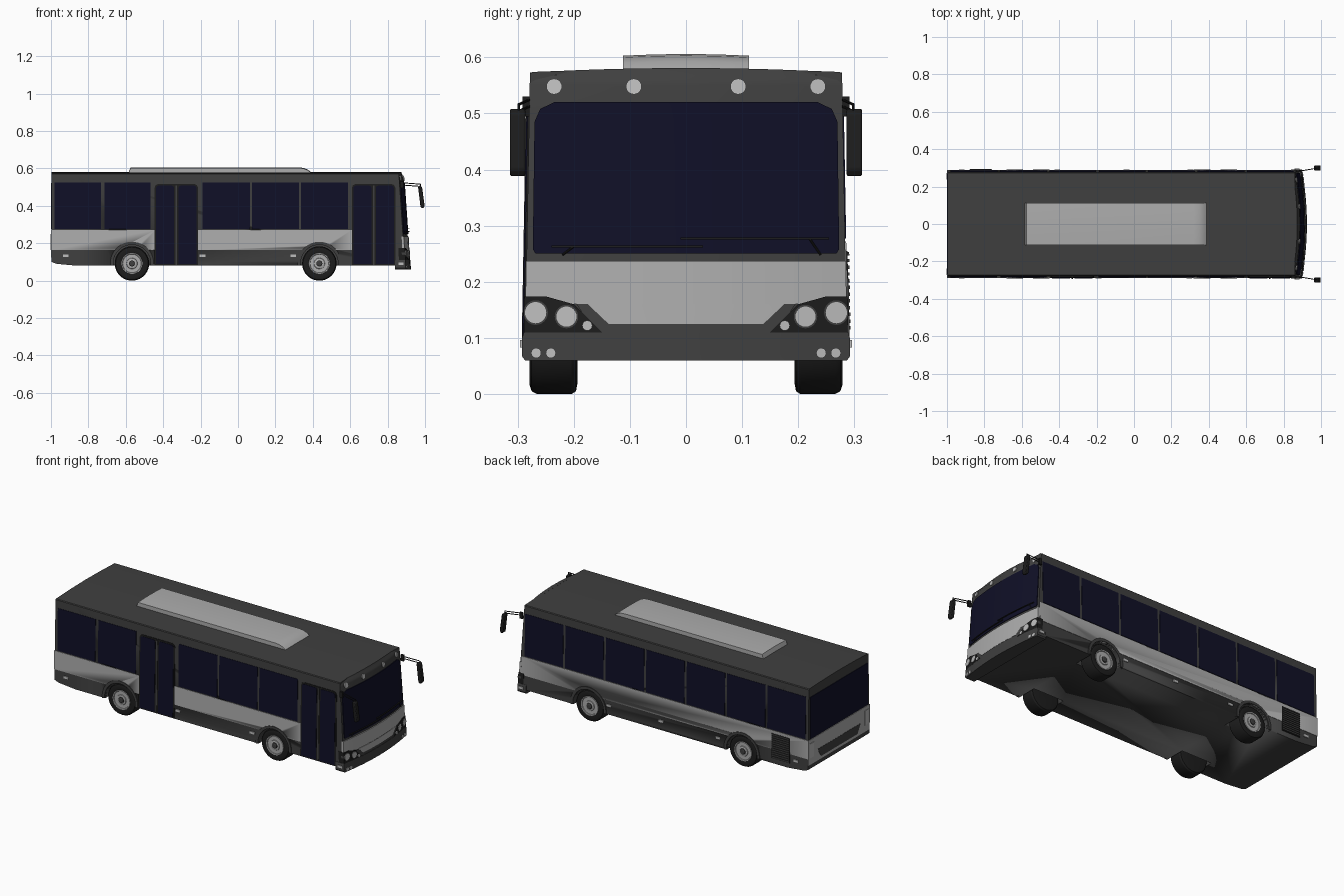
import bpy, bmesh, math
from mathutils import Vector

if "Cube" in bpy.data.objects:
    bpy.data.objects.remove(bpy.data.objects["Cube"])


def material(name, r, g, b):
    m = bpy.data.materials.new(name)
    m.diffuse_color = (r, g, b, 1)
    m.use_nodes = True
    m.node_tree.nodes["Principled BSDF"].inputs["Base Color"].default_value = m.diffuse_color
    return m


DARK = material("dark_grey", .05, .05, .05)
BLACK = material("black", .012, .012, .012)
LIGHT = material("light_grey", .42, .42, .42)
LAMP = material("lamp_grey", .5, .5, .5)
GLASS = material("navy_glass", .005, .005, .02)
SIDES = ((-1, "right"), (1, "left"))


def make(name, verts, faces, mat, smooth=True):
    bm = bmesh.new()
    vs = [bm.verts.new(v) for v in verts]
    for f in faces:
        bm.faces.new([vs[i] for i in f])
    bmesh.ops.remove_doubles(bm, verts=bm.verts, dist=1e-6)
    bmesh.ops.recalc_face_normals(bm, faces=bm.faces)
    me = bpy.data.meshes.new(name)
    bm.to_mesh(me)
    bm.free()
    if smooth:
        me.polygons.foreach_set("use_smooth", [True] * len(me.polygons))
        me.set_sharp_from_angle(angle=math.radians(30))
    me.materials.append(mat)
    ob = bpy.data.objects.new(name, me)
    bpy.context.collection.objects.link(ob)
    return ob


def prism(name, outline, offset, mat):
    n = len(outline)
    a = [Vector(p) for p in outline]
    b = [p + Vector(offset) for p in a]
    faces = [range(n), range(n, 2 * n)]
    faces += [(i, (i + 1) % n, n + (i + 1) % n, n + i) for i in range(n)]
    return make(name, a + b, faces, mat)


def box(name, lo, hi, mat):
    (x0, y0, z0), (x1, y1, z1) = lo, hi
    return prism(name, [(x0, y0, z0), (x1, y0, z0), (x1, y1, z0), (x0, y1, z0)], (0, 0, z1 - z0), mat)


def wall(z):
    return .287 - (z - .08) * .018


def side_panel(name, pts, s, out, mat, thick=.012):
    return prism(name, [(x, s * (wall(z) + out), z) for x, z in pts], (0, -s * thick, 0), mat)


def rect(x0, x1, z0, z1, c=0):
    if not c:
        return [(x0, z0), (x1, z0), (x1, z1), (x0, z1)]
    return [(x0, z0), (x1, z0), (x1, z1 - c), (x1 - c * .3, z1 - c * .3), (x1 - c, z1),
            (x0 + c, z1), (x0 + c * .3, z1 - c * .3), (x0, z1 - c)]


def front_x(y, z):
    x = .907 - (z - .25) * (.07 if z > .25 else .05)
    x -= .025 * (y / .28) ** 2
    return x - (.014 * ((z - .55) / .025) ** 2 if z > .55 else 0)


def front_patch(name, rows, out, mat, thick=.012, back=None, camber=0, n=12):
    """Curved panel on the nose; each row is (z, y_start, y_end)."""
    front, rear = [], []
    for k, (z, a, b) in enumerate(rows):
        for i in range(n + 1):
            y = a + (b - a) * i / n
            zz = z + (camber * (1 - (y / .28) ** 2) if k == len(rows) - 1 else 0)
            x = front_x(y, z) + out
            front.append((x, y, zz))
            rear.append((x - thick if back is None else back, y, zz))
    w, m, r = n + 1, len(front), len(rows)
    faces = []
    for j in range(r - 1):
        for i in range(n):
            q = (j * w + i, j * w + i + 1, (j + 1) * w + i + 1, (j + 1) * w + i)
            faces += [q, [v + m for v in q]]
    rim = [*range(w), *(j * w + n for j in range(1, r)), *range(r * w - 2, (r - 1) * w - 1, -1),
           *(j * w for j in range(r - 2, 0, -1))]
    faces += [(a, b, b + m, a + m) for a, b in zip(rim, rim[1:] + rim[:1])]
    return make(name, front + rear, faces, mat)


def front_lamp(name, y, z, r, out, mat=LAMP):
    pts = [(y + r * math.cos(t * math.pi / 12), z + r * math.sin(t * math.pi / 12)) for t in range(24)]
    return prism(name, [(front_x(a, b) + out, a, b) for a, b in pts], (-.02, 0, 0), mat)


def lathe(name, profile, x, z, s, mat, n=40):
    verts = [(x + r * math.cos(i * math.tau / n), s * y, z + r * math.sin(i * math.tau / n))
             for r, y in profile for i in range(n)]
    faces = [(j * n + i, j * n + (i + 1) % n, (j + 1) * n + (i + 1) % n, (j + 1) * n + i)
             for j in range(len(profile) - 1) for i in range(n)]
    faces += [range(n), range((len(profile) - 1) * n, len(profile) * n)]
    return make(name, verts, faces, mat)


def bar(name, p, q, r, mat):
    bpy.ops.mesh.primitive_cylinder_add(vertices=10, radius=r, depth=(Vector(q) - Vector(p)).length,
                                        location=(Vector(p) + Vector(q)) / 2)
    o = bpy.context.object
    o.name = name
    o.rotation_euler = (Vector(q) - Vector(p)).to_track_quat('Z', 'Y').to_euler()
    o.data.materials.append(mat)


# Body shell lofted along x, with a cambered roof and raised tail
to_cut, verts = [], []
for x, zb in ((-.997, .1), (-.97, .09), (-.86, .08), (.86, .08)):
    half = [(wall(zb), zb), (wall(.57), .57), (.274, .574), (.14, .579)]
    ring = half + [(0, .581)] + [(-y, z) for y, z in reversed(half)]
    verts += [(x, y, z) for y, z in ring]
faces = [(j * 9 + i, j * 9 + (i + 1) % 9, j * 9 + 9 + (i + 1) % 9, j * 9 + 9 + i)
         for j in range(3) for i in range(9)] + [range(9), range(27, 36)]
to_cut.append(make("body_shell", verts, faces, DARK))

# Nose, windscreen and light front panels
front_patch("nose", [(z, -wall(z), wall(z)) for z in (.08, .25, .55, .56, .568, .573)], 0, DARK,
            back=.85, camber=.008)
front_patch("windscreen", [(z, -w, w) for z, w in
            ((.25, .268), (.258, .273), (.485, .27), (.508, .26), (.52, .235))], .004, GLASS)
front_patch("front_panel", [(.16, -.286, .286), (.237, -.285, .285)], .005, LIGHT)
front_patch("front_lower_panel", [(.125, -.138, .138), (.16, -.175, .175)], .007, LIGHT)
front_patch("grille_trim", [(.108, -.16, .16), (.16, -.195, .195)], .006, DARK)
front_patch("bumper", [(z, -w, w) for z, w in ((.06, .287), (.067, .292), (.1, .292), (.11, .289))],
            .008, DARK, back=.84)

# Headlights, roof lamps, fog lamps and mirrors
for s, side in SIDES:
    front_patch("headlight_housing_" + side,
                [(.11, s * .15, s * .288), (.16, s * .2, s * .289), (.174, s * .25, s * .288)], .008, BLACK, thick=.035)
    for i, (y, z, r, o) in enumerate(((.268, .145, .019, .012), (.213, .138, .018, .012), (.176, .122, .009, .011),
                                      (.241, .073, .009, .011), (.267, .073, .009, .011),
                                      (.235, .548, .014, .005), (.093, .548, .014, .005))):
        kind = "headlight" if i < 3 else "fog_lamp" if i < 5 else "roof_lamp"
        if i < 2:
            front_lamp(f"headlight_ring_{side}_{i}", s * y, z, r + .003, o - .002, DARK)
        front_lamp(f"{kind}_{side}_{i}", s * y, z, r, o)
    head = prism("mirror_" + side, [(.963, s * .286, .5), (.972, s * .286, .51), (.984, s * .286, .5),
                 (.998, s * .286, .4), (.99, s * .286, .387), (.976, s * .286, .392)], (0, s * .028, 0), BLACK)
    bv = head.modifiers.new("soft_edges", 'BEVEL')
    bv.width, bv.segments = .004, 2
    for z in (.512, .524):
        bar("mirror_arm_" + side, (.87, s * .28, z), (.975, s * .298, z - .008), .0025, BLACK)
    bar("mirror_stem_" + side, (.975, s * .298, .517), (.975, s * .298, .495), .0025, BLACK)
    box("mirror_mount_" + side, (.865, s * .285 - .006, .495), (.885, s * .285 + .006, .53), BLACK)

# Wipers
for k, (y0, y1, z, arm) in enumerate(((-.24, .03, .263, -.2), (-.01, .255, .277, .22))):
    front_patch(f"wiper_blade_{k}", [(z - .002, y0, y1), (z + .002, y0, y1)], .011, BLACK, thick=.006)
    ye = arm + .02 * (1 if k else -1)
    bar(f"wiper_arm_{k}", (front_x(arm, z) + .008, arm, z), (front_x(ye, .248) + .004, ye, .248), .002, BLACK)

# Side bands and windows: doors on one side only
spans = {-1: [(-1, -.44), (-.22, .61)], 1: [(-1, .875)]}
windows = {-1: [(-.98, -.733), (-.715, -.468), (-.19, .063), (.075, .325), (.337, .587)],
           1: [(-.98 + i * .264, -.98 + i * .264 + .25) for i in range(7)]}
marks = {-1: (-.92, -.19, .295), 1: (-.92, -.41, -.04, .3)}
for s, side in SIDES:
    for a, b in spans[s]:
        to_cut.append(side_panel("side_band_" + side, rect(a, b, .163, .272), s, .002, LIGHT))
    for a, b in windows[s]:
        side_panel("side_window_" + side, rect(a, b, .277, .525), s, .002, GLASS)
    for x in marks[s]:
        side_panel("side_marker_" + side, rect(x - .015, x + .015, .127, .14), s, .005, LAMP)
    side_panel("bumper_marker_" + side, rect(.857, .885, .083, .096), s, .009, LAMP)

# Double doors
for k, x in enumerate((-.33, .725)):
    side_panel(f"door_frame_{k}", rect(x - .116, x + .116, .083, .517, .02), -1, .003, BLACK)
    for a, b in ((-.108, -.012), (.012, .108)):
        side_panel(f"door_glass_{k}", rect(x + a, x + b, .088, .508, .012), -1, .005, GLASS)
    side_panel(f"door_seal_{k}", rect(x - .004, x + .004, .085, .51), -1, .006, DARK)

# Engine grille with louvres
side_panel("engine_grille", rect(-.88, -.76, .11, .255), 1, .004, BLACK)
for i in range(12):
    z = .115 + i * .012
    side_panel("engine_louvre", rect(-.877, -.763, z, z + .006), 1, .007, DARK)

# Tail window, panels and lamps
box("rear_window", (-1, -.268, .277), (-.985, .268, .522), GLASS)
box("rear_panel", (-1, -.284, .125), (-.985, .284, .272), LIGHT)
prism("rear_inset", [(-1, -.2, .192), (-1, .2, .192), (-1, .17, .14), (-1, -.17, .14)], (.01, 0, 0), DARK).location.x = -.001
for s, side in SIDES:
    box("tail_lamp_" + side, (-1.002, s * .255 - .018, .165), (-.99, s * .255 + .018, .25), LAMP)

# Wheels, arch flares and arch cutters
cutters = []
for s, side in SIDES:
    for x, end in ((-.567, "rear"), (.435, "front")):
        tag = f"{end}_{side}"
        lathe("tyre_" + tag, [(.05, .262), (.057, .276), (.075, .279), (.087, .275), (.092, .266), (.092, .204),
                              (.087, .196), (.07, .193), (.02, .193)], x, .092, s, BLACK)
        lathe("rim_" + tag, [(.058, .274), (.056, .279), (.051, .278), (.046, .266), (.032, .266), (.028, .278),
                             (.018, .28), (.018, .26)], x, .092, s, LIGHT, 32)
        lathe("hub_" + tag, [(.016, .27), (.016, .283), (.011, .286), (.002, .286)], x, .092, s, DARK, 20)
        for i in range(10):
            a = i * math.tau / 10
            lathe("rim_hole_" + tag, [(.0045, .26), (.0045, .268)], x + .039 * math.cos(a),
                  .092 + .039 * math.sin(a), s, BLACK, 8)
        arc = [(r, math.radians(-6 + 192 * (i if r > .11 else 24 - i) / 24)) for r in (.116, .1) for i in range(25)]
        side_panel("arch_flare_" + tag, [(x + r * math.cos(a), .092 + r * math.sin(a)) for r, a in arc],
                   s, .005, DARK, .02)
        cutters.append(lathe("arch_cutter_" + tag, [(.1, .17), (.1, .32)], x, .092, s, DARK))
        cutters[-1].hide_render = True
for ob in to_cut:
    for c in cutters:
        md = ob.modifiers.new("arch", 'BOOLEAN')
        md.operation, md.object, md.solver = 'DIFFERENCE', c, 'EXACT'
dg = bpy.context.evaluated_depsgraph_get()
cut_meshes = [bpy.data.meshes.new_from_object(o.evaluated_get(dg)) for o in to_cut]
for ob, me in zip(to_cut, cut_meshes):
    ob.modifiers.clear()
    ob.data = me
for c in cutters:
    bpy.data.objects.remove(c)

# Roof unit with a sloping front
verts = []
for x, z in ((-.585, .575), (-.575, .603), (.32, .603), (.35, .6), (.375, .59), (.392, .575)):
    verts += [(x, y, z + .003 * (1 - (y / .112) ** 2)) for y in (-.112, -.056, 0, .056, .112)]
faces = [(j * 5 + i, j * 5 + i + 1, j * 5 + 6 + i, j * 5 + 5 + i) for j in range(5) for i in range(4)]
faces += [[j * 5 + e for j in range(6)] for e in (0, 4)]
faces.append([0, 1, 2, 3, 4, 29, 28, 27, 26, 25])
make("roof_unit", verts, faces, LIGHT)
